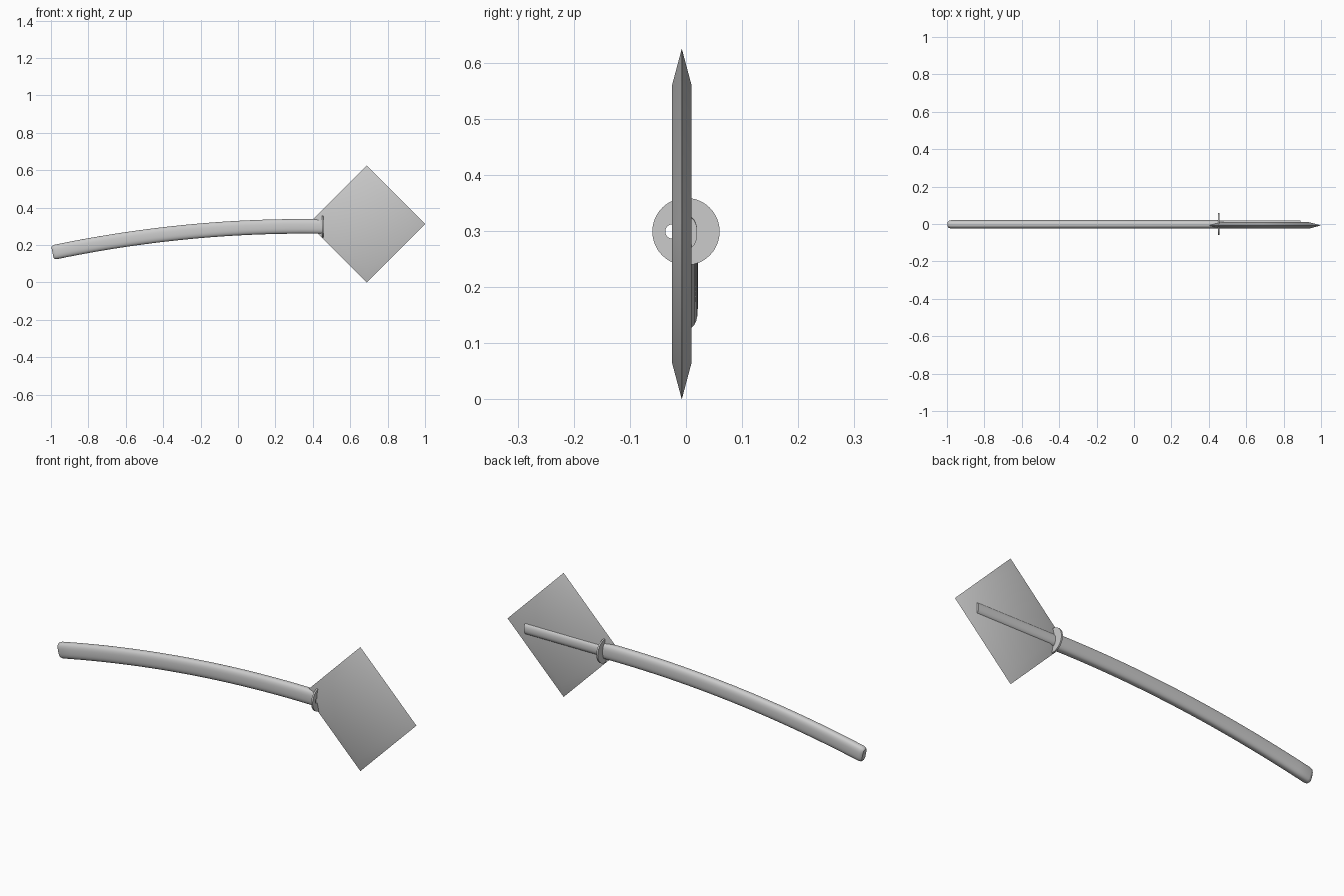
import bpy, bmesh, math
from mathutils import Vector

if "Cube" in bpy.data.objects:
    bpy.data.objects.remove(bpy.data.objects["Cube"])


def add_mesh(name, bm, angle=None):
    bmesh.ops.recalc_face_normals(bm, faces=bm.faces)
    me = bpy.data.meshes.new(name)
    bm.to_mesh(me)
    bm.free()
    ob = bpy.data.objects.new(name, me)
    bpy.context.collection.objects.link(ob)
    bpy.ops.object.select_all(action='DESELECT')
    ob.select_set(True)
    bpy.context.view_layer.objects.active = ob
    if angle is None:
        bpy.ops.object.shade_smooth()
    else:
        bpy.ops.object.shade_smooth_by_angle(angle=math.radians(angle))
    return ob


def loft(name, stations, hy, hz, y0, power, n=32):
    """stations: (x, z, slope, scale); rounded section swept along the path."""
    bm = bmesh.new()
    rings = []
    for x, z, slope, s in stations:
        up = Vector((-slope, 0, 1)).normalized()
        ring = []
        for i in range(n):
            a = 2 * math.pi * i / n
            c, t = math.cos(a), math.sin(a)
            v = math.copysign(abs(c) ** (2 / power), c) * hy - hy * (1 - s) * c
            w = math.copysign(abs(t) ** (2 / power), t) * hz - hy * (1 - s) * t
            ring.append(bm.verts.new(Vector((x, y0 + v, z)) + up * w))
        rings.append(ring)
    for a, b in zip(rings, rings[1:]):
        for i in range(n):
            j = (i + 1) % n
            bm.faces.new((a[i], a[j], b[j], b[i]))
    bm.faces.new(rings[0])
    bm.faces.new(rings[-1])
    return add_mesh(name, bm, 40)


# curved scabbard with a slightly rounded far end
K, PEAK_X, PEAK_Z = 0.078, 0.35, 0.300


def station(x, s=1):
    return (x, PEAK_Z - K * (x - PEAK_X) ** 2, -2 * K * (x - PEAK_X), s)


path = [station(-0.992, 0.6), station(-0.987, 0.85), station(-0.975)]
path += [station(-0.975 + 1.425 * i / 24) for i in range(1, 25)]
loft("scabbard", path, 0.023, 0.039, -0.002, 2.6)

# straight hilt behind the plate
loft("hilt", [(0.45, 0.299, 0, 1), (0.89, 0.297, 0, 1)], 0.02, 0.029, 0, 2.3)

# thin round guard with a small hole
cu = bpy.data.curves.new("guard", 'CURVE')
cu.dimensions = '2D'
cu.fill_mode = 'BOTH'
cu.extrude = 0.004
for radius, cy, n in ((0.06, 0, 48), (0.013, -0.024, 20)):
    sp = cu.splines.new('POLY')
    sp.points.add(n - 1)
    sp.use_cyclic_u = True
    for i, p in enumerate(sp.points):
        a = 2 * math.pi * i / n
        p.co = (radius * math.cos(a), cy + radius * math.sin(a), 0, 1)
guard = bpy.data.objects.new("guard", cu)
guard.location = (0.454, 0, 0.299)
guard.rotation_euler = (0, math.pi / 2, 0)
bpy.context.collection.objects.link(guard)
bpy.ops.object.select_all(action='DESELECT')
guard.select_set(True)
bpy.context.view_layer.objects.active = guard
bpy.ops.object.convert(target='MESH')
bpy.ops.object.shade_smooth_by_angle(angle=math.radians(30))

# diamond plate with sharpened edges
bm = bmesh.new()
CX, CZ = 0.6875, 0.3125
layers = []
for y, r in ((-0.025, 0.247), (-0.0075, 0.3125), (0.01, 0.247)):
    layers.append([bm.verts.new((CX + r * dx, y, CZ + r * dz))
                   for dx, dz in ((1, 0), (0, 1), (-1, 0), (0, -1))])
for a, b in zip(layers, layers[1:]):
    for i in range(4):
        j = (i + 1) % 4
        bm.faces.new((a[i], a[j], b[j], b[i]))
bm.faces.new(layers[0])
bm.faces.new(layers[-1])
add_mesh("diamond_plate", bm, 40)
